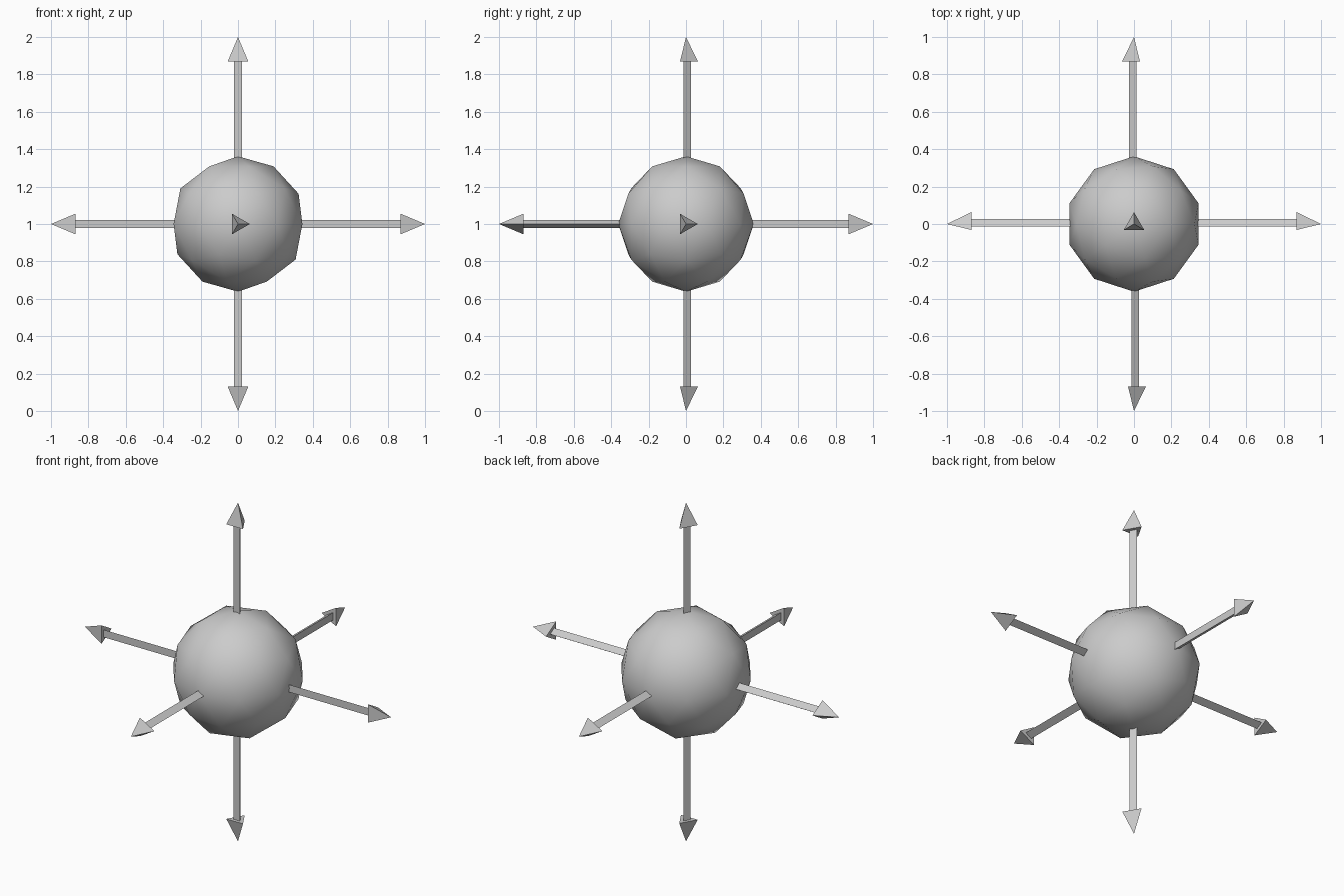
import bpy, bmesh, math
from mathutils import Matrix, Vector

if "Cube" in bpy.data.objects:
    bpy.data.objects.remove(bpy.data.objects["Cube"])

CENTRE = Vector((0, 0, 1))
SIDES = 3
SHAFT_R, HEAD_R = 0.0255, 0.063
SHAFT_START, HEAD_START, TIP = 0.30, 0.87, 1.0


def ring(bm, radius, z):
    # first corner points to +y
    return [bm.verts.new((radius * math.sin(a), radius * math.cos(a), z))
            for a in (math.tau * i / SIDES for i in range(SIDES))]


def arrow(name, rotation):
    bm = bmesh.new()
    # three-sided shaft
    low, high = ring(bm, SHAFT_R, SHAFT_START), ring(bm, SHAFT_R, HEAD_START)
    bm.faces.new(low)
    bm.faces.new(high)
    # three-sided pointed head
    base, tip = ring(bm, HEAD_R, HEAD_START), bm.verts.new((0, 0, TIP))
    bm.faces.new(base)
    for i in range(SIDES):
        j = (i + 1) % SIDES
        bm.faces.new((low[i], low[j], high[j], high[i]))
        bm.faces.new((base[i], base[j], tip))
    bmesh.ops.recalc_face_normals(bm, faces=bm.faces)
    bm.transform(Matrix.Translation(CENTRE) @ rotation)
    mesh = bpy.data.meshes.new(name)
    bm.to_mesh(mesh)
    bm.free()
    bpy.context.collection.objects.link(bpy.data.objects.new(name, mesh))


# central ball
bpy.ops.mesh.primitive_ico_sphere_add(subdivisions=2, radius=0.362, location=CENTRE)
ball = bpy.context.object
ball.name = "centre_ball"
bpy.ops.object.shade_smooth()

# six arrows: turned about y for the x and z axes, then about z for the y axis
q = math.pi / 2
for name, turn_y, turn_z in (("arrow_up", 0, 0), ("arrow_down", 2 * q, 0),
                             ("arrow_right", q, 0), ("arrow_left", -q, 0),
                             ("arrow_back", q, q), ("arrow_front", q, -q)):
    arrow(name, Matrix.Rotation(turn_z, 4, 'Z') @ Matrix.Rotation(turn_y, 4, 'Y'))
